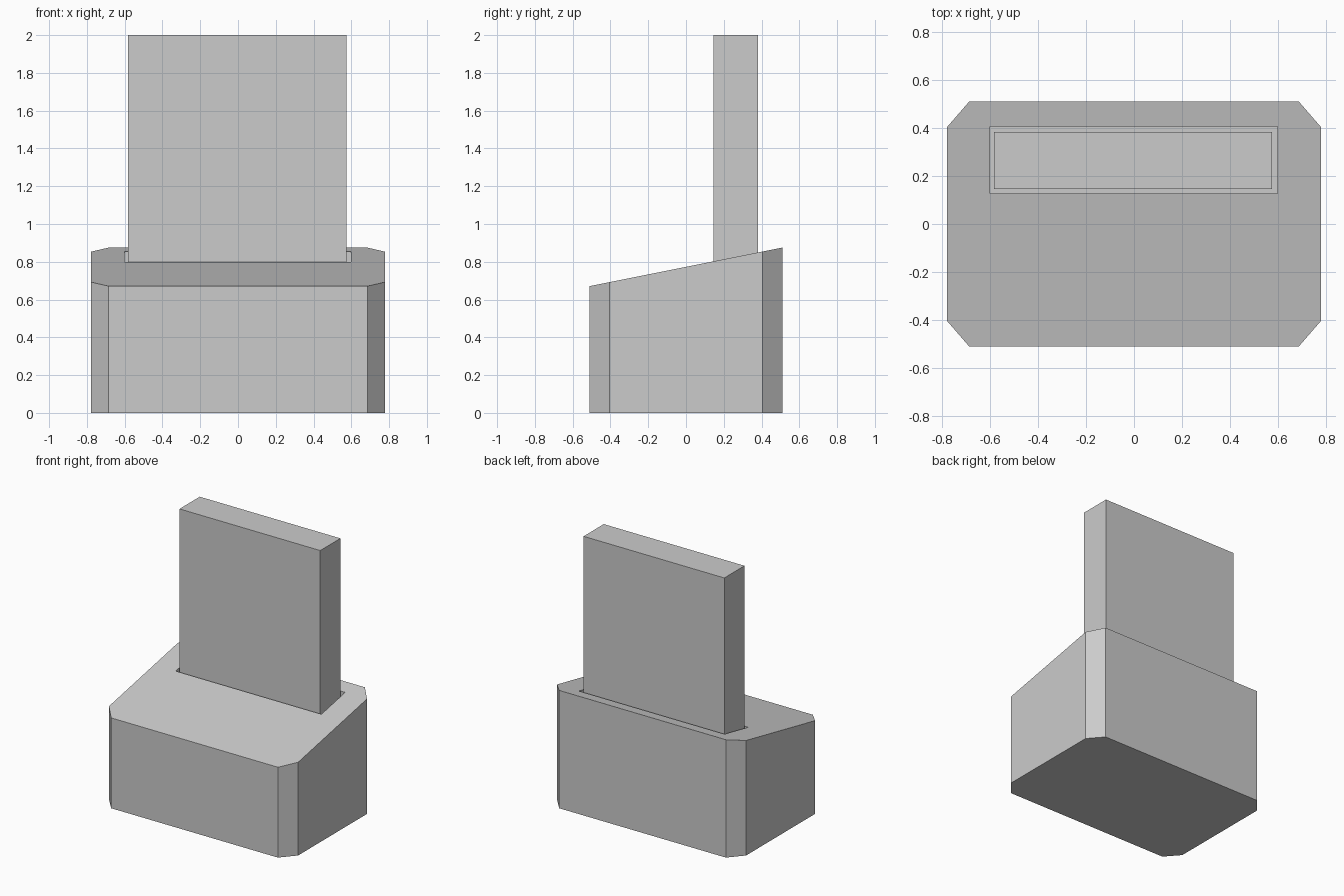
import bpy
import bmesh

if "Cube" in bpy.data.objects:
    bpy.data.objects.remove(bpy.data.objects["Cube"], do_unlink=True)

grey = bpy.data.materials.new("plain grey")
grey.use_nodes = True
colour = (0.6, 0.6, 0.6, 1)
grey.diffuse_color = colour
grey.node_tree.nodes["Principled BSDF"].inputs["Base Color"].default_value = colour


def slope(y):
    """Height of the slanted top at depth y."""
    return 0.773 + 0.2 * y


def prism(name, outline, bottom, top):
    """Extrude an outline from a flat bottom to a top height given by y."""
    bm = bmesh.new()
    face = bm.faces.new([bm.verts.new((x, y, bottom)) for x, y in outline])
    up = bmesh.ops.extrude_face_region(bm, geom=[face])["geom"]
    for v in up:
        if isinstance(v, bmesh.types.BMVert):
            v.co.z = top(v.co.y)
    bmesh.ops.recalc_face_normals(bm, faces=bm.faces[:])
    mesh = bpy.data.meshes.new(name)
    bm.to_mesh(mesh)
    bm.free()
    mesh.materials.append(grey)
    obj = bpy.data.objects.new(name, mesh)
    bpy.context.collection.objects.link(obj)
    return obj


def rect(x0, x1, y0, y1):
    return [(x0, y0), (x1, y0), (x1, y1), (x0, y1)]


# Chamfered base with a slanted top
w, d, cx, cy = 0.777, 0.51, 0.092, 0.106
base = prism("base", [(-w + cx, -d), (w - cx, -d), (w, -d + cy), (w, d - cy),
                      (w - cx, d), (-w + cx, d), (-w, d - cy), (-w, -d + cy)],
             0, slope)

# Slot cut into the slanted top
floor = 0.3
cutter = prism("slot_cutter", rect(-0.6, 0.597, 0.126, 0.405), floor, lambda y: 1.2)
cutter.hide_render = True
cut = base.modifiers.new("slot", "BOOLEAN")
cut.operation = "DIFFERENCE"
cut.solver = "EXACT"
cut.object = cutter
bpy.context.view_layer.objects.active = base
bpy.ops.object.modifier_apply(modifier=cut.name)
bpy.data.objects.remove(cutter, do_unlink=True)

# Upright slab standing in the slot
prism("upright_slab", rect(-0.582, 0.574, 0.145, 0.382), floor, lambda y: 2.0)
